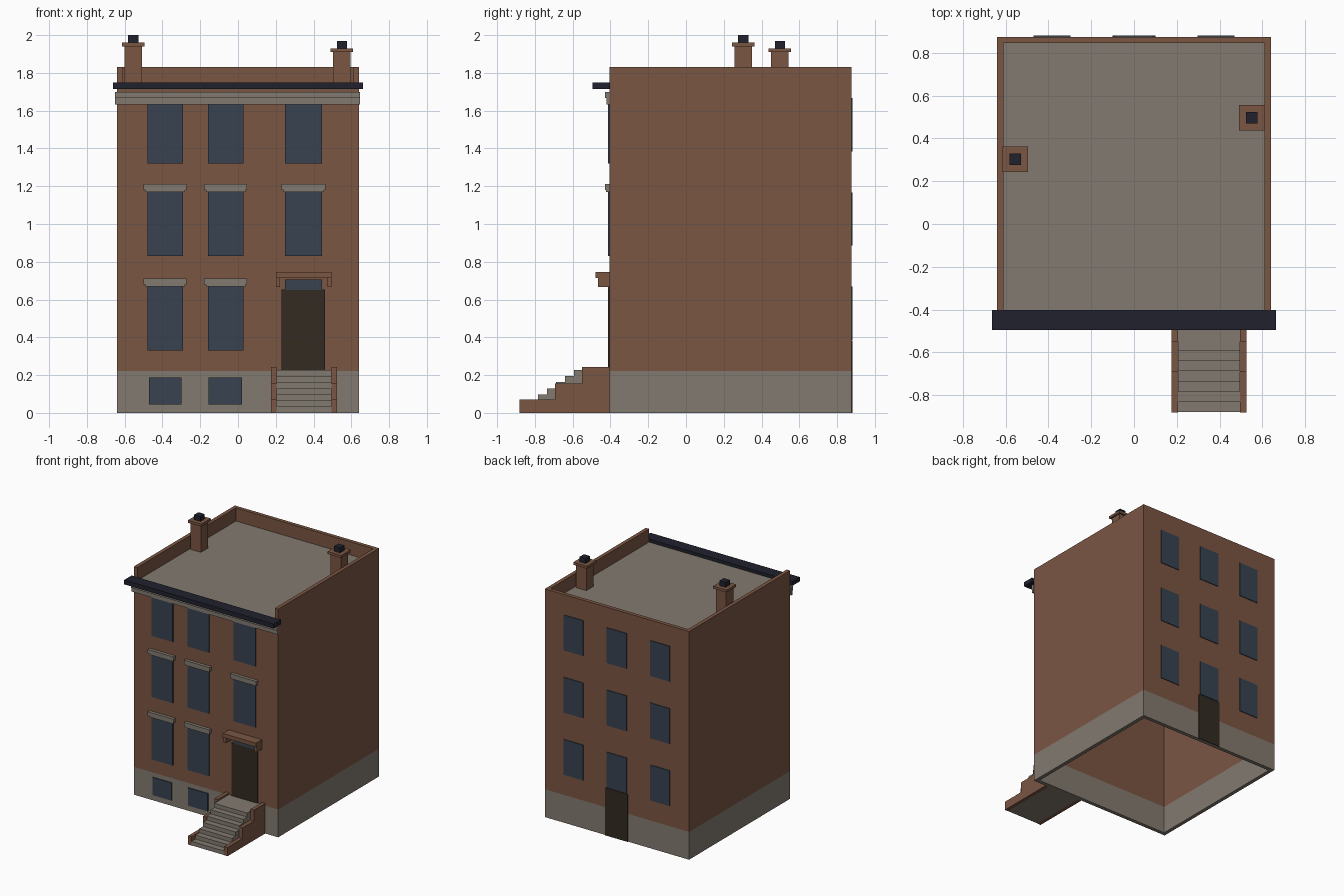
import bpy, bmesh

if "Cube" in bpy.data.objects:
    bpy.data.objects.remove(bpy.data.objects["Cube"])


def material(name, rgb):
    m = bpy.data.materials.new(name)
    m.diffuse_color = (*rgb, 1)
    m.use_nodes = True
    m.node_tree.nodes["Principled BSDF"].inputs["Base Color"].default_value = m.diffuse_color
    return m


BRICK = material("brick", (0.195, 0.092, 0.055))
STONE = material("stone", (0.225, 0.195, 0.16))
GLASS = material("window_blue", (0.038, 0.054, 0.080))
WOOD = material("door_brown", (0.034, 0.024, 0.016))
BLACK = material("dark_metal", (0.0145, 0.0155, 0.027))

F, B, W, T = -0.405, 0.875, 0.64, 0.03   # front, back, half width, wall thickness
BASE, ROOF, TOP = 0.223, 1.715, 1.83


def finish(name, bm, mats):
    bmesh.ops.recalc_face_normals(bm, faces=bm.faces)
    me = bpy.data.meshes.new(name)
    bm.to_mesh(me)
    bm.free()
    for m in mats:
        me.materials.append(m)
    ob = bpy.data.objects.new(name, me)
    bpy.context.collection.objects.link(ob)
    return ob


def boxes(name, mat, items):
    """One object from boxes given as (x0, x1, y0, y1, z0, z1)."""
    bm = bmesh.new()
    for x0, x1, y0, y1, z0, z1 in items:
        vs = bmesh.ops.create_cube(bm, size=1)["verts"]
        for v in vs:
            v.co = (x0 if v.co.x < 0 else x1,
                    y0 if v.co.y < 0 else y1,
                    z0 if v.co.z < 0 else z1)
    return finish(name, bm, [mat])


def wall(name, plan, top):
    """Extrude a plan outline; stone below BASE, brick above."""
    bm = bmesh.new()
    loops = [[bm.verts.new((x, y, z)) for x, y in plan] for z in (0, BASE, top)]
    n = len(plan)
    bm.faces.new(loops[0])
    bm.faces.new(loops[2]).material_index = 1
    for k in range(2):
        for i in range(n):
            j = (i + 1) % n
            f = bm.faces.new((loops[k][i], loops[k][j], loops[k + 1][j], loops[k + 1][i]))
            f.material_index = k
    return finish(name, bm, [STONE, BRICK])


# Hollow shell: U-shaped side and back walls with parapet, lower front wall
I = W - T
wall("side_and_back_walls", [(-W, F), (-I, F), (-I, B - T), (I, B - T),
                             (I, F), (W, F), (W, B), (-W, B)], TOP)
wall("front_wall", [(-I, F), (I, F), (I, F + T), (-I, F + T)], ROOF)
boxes("roof", STONE, [(-I, I, F, B - T, ROOF, ROOF + 0.01)])

# Front windows
P = F - 0.008
cols = [(-0.48, -0.29), (-0.16, 0.03), (0.25, 0.445)]
rows = [(0.33, 0.67), (0.83, 1.17), (1.32, 1.635)]
glass = [(a, b, P, F, z0, z1) for r, (z0, z1) in enumerate(rows)
         for c, (a, b) in enumerate(cols) if (r, c) != (0, 2)]
glass += [(-0.47, -0.30, P, F, 0.045, 0.187), (-0.155, 0.02, P, F, 0.045, 0.187),
          (0.25, 0.445, P, F, 0.65, 0.705)]
boxes("front_windows", GLASS, glass)

# Lintels: a projecting cap on a slimmer block
lintels = []
for r, (z0, z1) in enumerate(rows[:2]):
    for c, (a, b) in enumerate(cols):
        if (r, c) != (0, 2):
            lintels += [(a - 0.02, b + 0.017, F - 0.025, F, z1 + 0.01, z1 + 0.042),
                        (a - 0.01, b + 0.01, F - 0.018, F, z1, z1 + 0.01)]
boxes("lintels", STONE, lintels)

# Frieze and cornice
boxes("frieze", STONE, [(-0.65, 0.645, F - 0.016, F, 1.633, 1.667),
                        (-0.65, 0.645, F - 0.025, F, 1.667, 1.70)])
boxes("cornice", BLACK, [(-0.663, 0.663, -0.495, F + 0.003, 1.715, 1.75)])

# Front door and hood on brackets
boxes("front_door", WOOD, [(0.23, 0.46, P, F, BASE, 0.652)])
boxes("door_hood", BRICK, [(0.20, 0.495, -0.48, F, 0.713, 0.745),
                           (0.20, 0.222, -0.467, F, 0.667, 0.713),
                           (0.473, 0.495, -0.467, F, 0.667, 0.713)])

# Stoop: seven steps between stepped cheek walls
boxes("steps", STONE, [(0.205, 0.495, -0.88 + 0.048 * i,
                        F if i == 6 else -0.88 + 0.048 * (i + 1),
                        0, 0.0325 * (i + 1)) for i in range(7)])
cheeks = [(-0.882, -0.693, 0.07), (-0.693, -0.55, 0.155), (-0.55, F, 0.242)]
boxes("stoop_cheeks", BRICK, [(x, x + 0.03, y0, y1, 0, h)
                              for x in (0.175, 0.495) for y0, y1, h in cheeks])

# Rear windows and door
Q = B + 0.006
boxes("rear_windows", GLASS, [(a, b, B, Q, z, z + 0.283) for z in (0.387, 0.885, 1.385)
                              for a, b in ((-0.47, -0.297), (-0.088, 0.088), (0.297, 0.47))])
boxes("rear_door", WOOD, [(-0.1, 0.1, B, Q, 0, 0.382)])

# Chimneys
for side, x, y, z in (("left", -0.555, 0.303, 1.94), ("right", 0.55, 0.497, 1.91)):
    def block(h, z0, z1):
        return (x - h, x + h, y - h, y + h, z0, z1)
    boxes(side + "_chimney", BRICK, [block(0.046, ROOF + 0.01, z), block(0.06, z, z + 0.02)])
    boxes(side + "_chimney_pot", BLACK, [block(0.027, z + 0.02, z + 0.06)])
